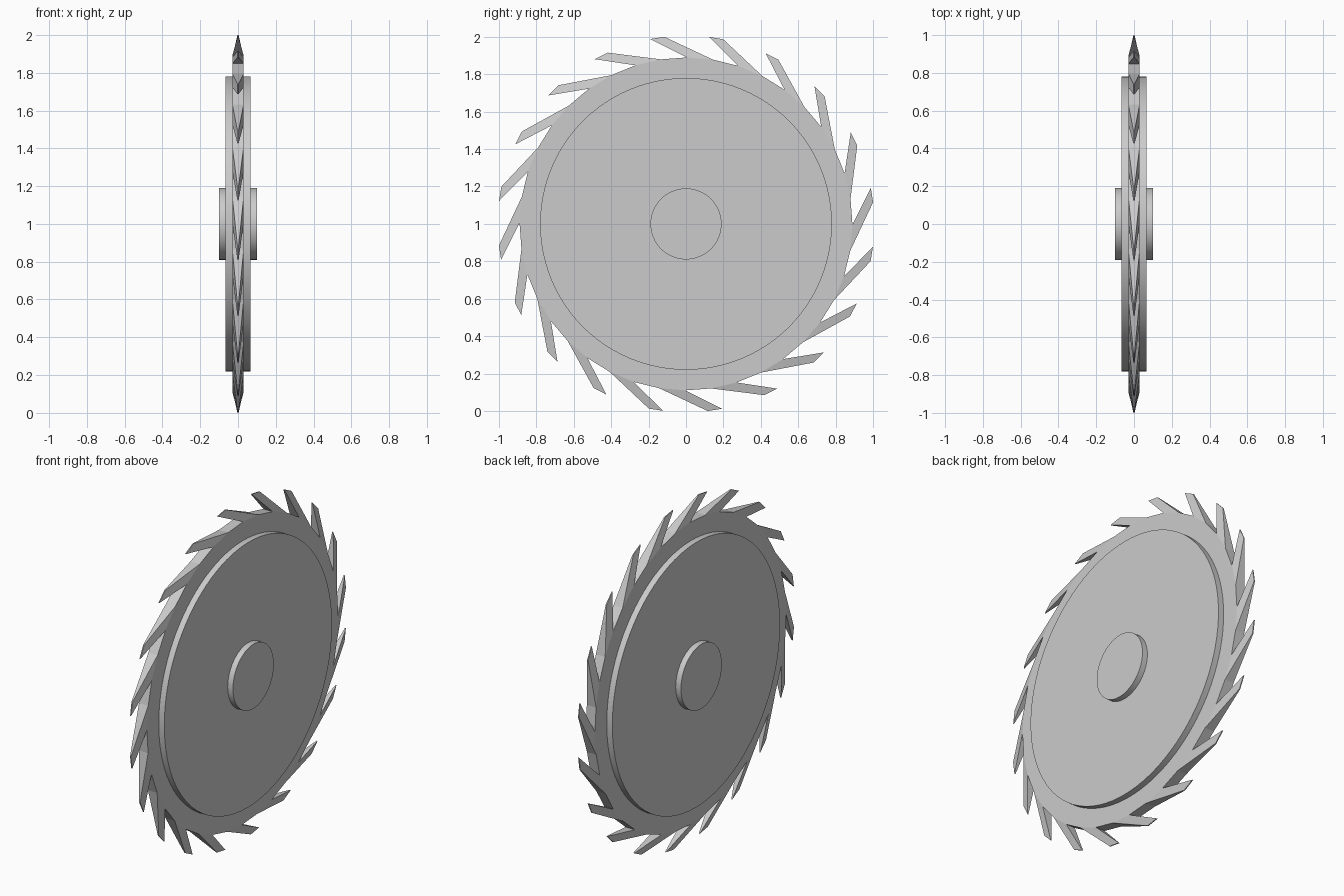
import bpy, bmesh
from math import radians, sin, cos, pi

if "Cube" in bpy.data.objects:
    bpy.data.objects.remove(bpy.data.objects["Cube"])

TEETH = 20
STEP = 360 / TEETH


def polar(x, radius, degrees):
    a = radians(degrees)
    return (x, radius * cos(a), 1 + radius * sin(a))


def disc(name, radius, half_width, sides):
    bpy.ops.mesh.primitive_cylinder_add(vertices=sides, radius=radius, depth=2 * half_width,
                                        location=(0, 0, 1), rotation=(0, pi / 2, 0))
    ob = bpy.context.object
    ob.name = name
    bpy.ops.object.shade_smooth_by_angle(angle=radians(30))
    return ob


# Toothed blade: 40-sided plate with every other rim facet drawn out into a swept tooth
def toothed_blade():
    bm = bmesh.new()
    half, tip_half = 0.03, 0.003
    base_r, tip_r = 0.89, 1.007
    rim = {-1: [], 1: []}
    tips = {-1: [], 1: []}
    for i in range(TEETH):
        lead = 11 + i * STEP
        for s in (-1, 1):
            rim[s] += [bm.verts.new(polar(s * half, base_r, lead + off)) for off in (-20.3, -11.3)]
            tips[s] += [bm.verts.new(polar(s * tip_half, tip_r, lead + off)) for off in (-4.4, 0)]
    # Plate sides
    for s in (-1, 1):
        bm.faces.new(rim[s])
    n = 2 * TEETH
    for i in range(0, n, 2):
        a, b, c = i, i + 1, (i + 2) % n
        # Gap between teeth
        bm.faces.new((rim[-1][b], rim[-1][c], rim[1][c], rim[1][b]))
        # Tooth flanks, front, back and tip
        for s in (-1, 1):
            bm.faces.new((rim[s][a], rim[s][b], tips[s][b], tips[s][a]))
        for k in (a, b):
            bm.faces.new((rim[-1][k], rim[1][k], tips[1][k], tips[-1][k]))
        bm.faces.new((tips[-1][a], tips[-1][b], tips[1][b], tips[1][a]))
    bmesh.ops.recalc_face_normals(bm, faces=bm.faces)
    mesh = bpy.data.meshes.new("toothed_blade")
    bm.to_mesh(mesh)
    bm.free()
    ob = bpy.data.objects.new("toothed_blade", mesh)
    bpy.context.collection.objects.link(ob)


toothed_blade()
# Raised side plate and central hub
disc("side_plate", 0.78, 0.066, 96)
disc("hub", 0.19, 0.1, 64)
